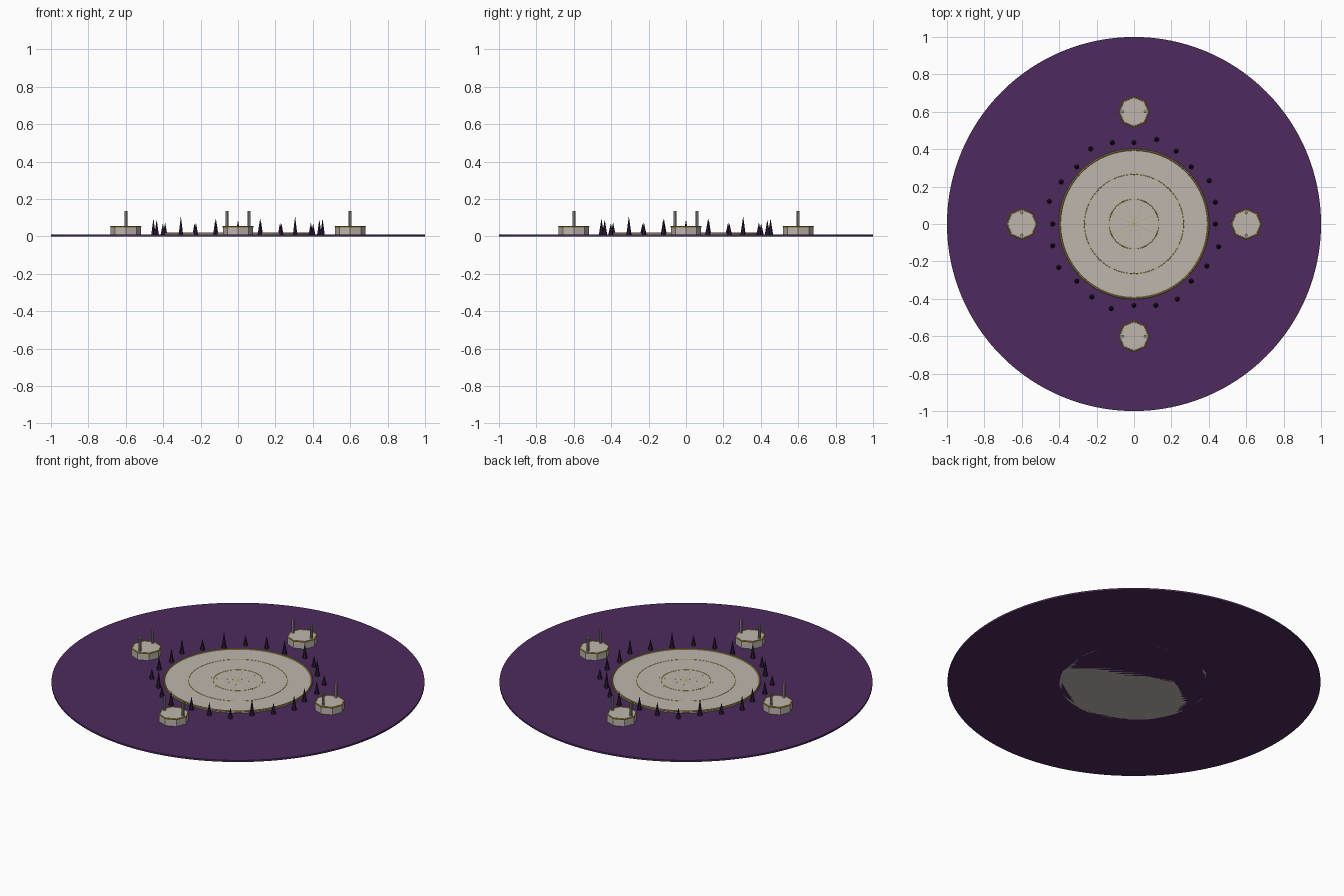
import bpy
from math import sin, cos, pi, radians
from mathutils import Matrix

if "Cube" in bpy.data.objects:
    bpy.data.objects.remove(bpy.data.objects["Cube"])


def material(name, rgb):
    m = bpy.data.materials.new(name)
    m.diffuse_color = (*rgb, 1)
    m.use_nodes = True
    m.node_tree.nodes["Principled BSDF"].inputs["Base Color"].default_value = m.diffuse_color
    return m


PURPLE = material("purple_ground", (0.075, 0.024, 0.11))
STONE = material("pale_stone", (0.52, 0.47, 0.42))
POST = material("grey_stone", (0.34, 0.32, 0.28))
GOLD = material("gold", (0.45, 0.32, 0.06))
THORN = material("dark_thorn", (0.028, 0.010, 0.04))


def finish(name, mat, smooth):
    ob = bpy.context.object
    ob.name = name
    ob.data.materials.append(mat)
    if smooth:
        bpy.ops.object.shade_smooth_by_angle(angle=radians(35))
    return ob


def cylinder(name, x, y, z0, z1, r, sides, mat, smooth=True):
    bpy.ops.mesh.primitive_cylinder_add(vertices=sides, radius=r, depth=z1 - z0,
                                        location=(x, y, (z0 + z1) / 2))
    if sides == 8 and not smooth:  # octagon corners face the axes
        bpy.context.object.rotation_euler.z = 0
    return finish(name, mat, smooth)


def ring(name, x, y, z, r, thick, sides, mat, minor=6):
    bpy.ops.mesh.primitive_torus_add(location=(x, y, z), major_radius=r, minor_radius=thick,
                                     major_segments=sides, minor_segments=minor)
    return finish(name, mat, sides > 16)


# Ground disc and central stone platform
cylinder("ground_disc", 0, 0, 0, 0.010, 1.0, 128, PURPLE)
cylinder("central_platform", 0, 0, 0, 0.018, 0.4, 96, STONE)

# Gold rim and two thin inlaid rings
ring("platform_rim", 0, 0, 0.018, 0.397, 0.005, 96, GOLD)
ring("outer_inlay", 0, 0, 0.0165, 0.265, 0.0028, 72, GOLD)
ring("inner_inlay", 0, 0, 0.0165, 0.133, 0.0028, 48, GOLD)

# Faint star of inlaid spokes at the centre
for i in range(4):
    bpy.ops.mesh.primitive_cube_add(size=1, location=(0, 0, 0.0176),
                                    rotation=(0, 0, i * pi / 4 + pi / 8))
    bpy.context.object.scale = (0.30, 0.0015, 0.001)
    finish(f"star_inlay_{i}", GOLD, False)

# Ring of thorns, radii and heights repeating each quarter turn
RADII = (0.435, 0.468, 0.450, 0.432, 0.464, 0.450)
TOPS = (0.090, 0.096, 0.075, 0.108, 0.070, 0.085)
for i in range(24):
    a = pi / 2 - i * pi / 12
    r, top = RADII[i % 6], TOPS[i % 6]
    bpy.ops.mesh.primitive_cone_add(vertices=6, radius1=0.014, radius2=0, depth=top - 0.008,
                                    location=(r * cos(a), r * sin(a), (top + 0.008) / 2))
    finish(f"thorn_{i}", THORN, False)

# Four octagonal pedestals with gold trim and a pair of posts
for i in range(4):
    a = i * pi / 2
    px, py = 0.6 * cos(a), 0.6 * sin(a)
    cylinder(f"pedestal_{i}", px, py, 0.008, 0.054, 0.081, 8, STONE, False)
    ring(f"pedestal_trim_{i}", px, py, 0.052, 0.079, 0.0045, 8, GOLD, 6)
    for s in (-1, 1):
        dx, dy = (0, 0.06 * s) if i % 2 == 0 else (0.06 * s, 0)
        cylinder(f"pedestal_post_{i}_{'a' if s < 0 else 'b'}",
                 px + dx, py + dy, 0.05, 0.135, 0.008, 8, POST)
